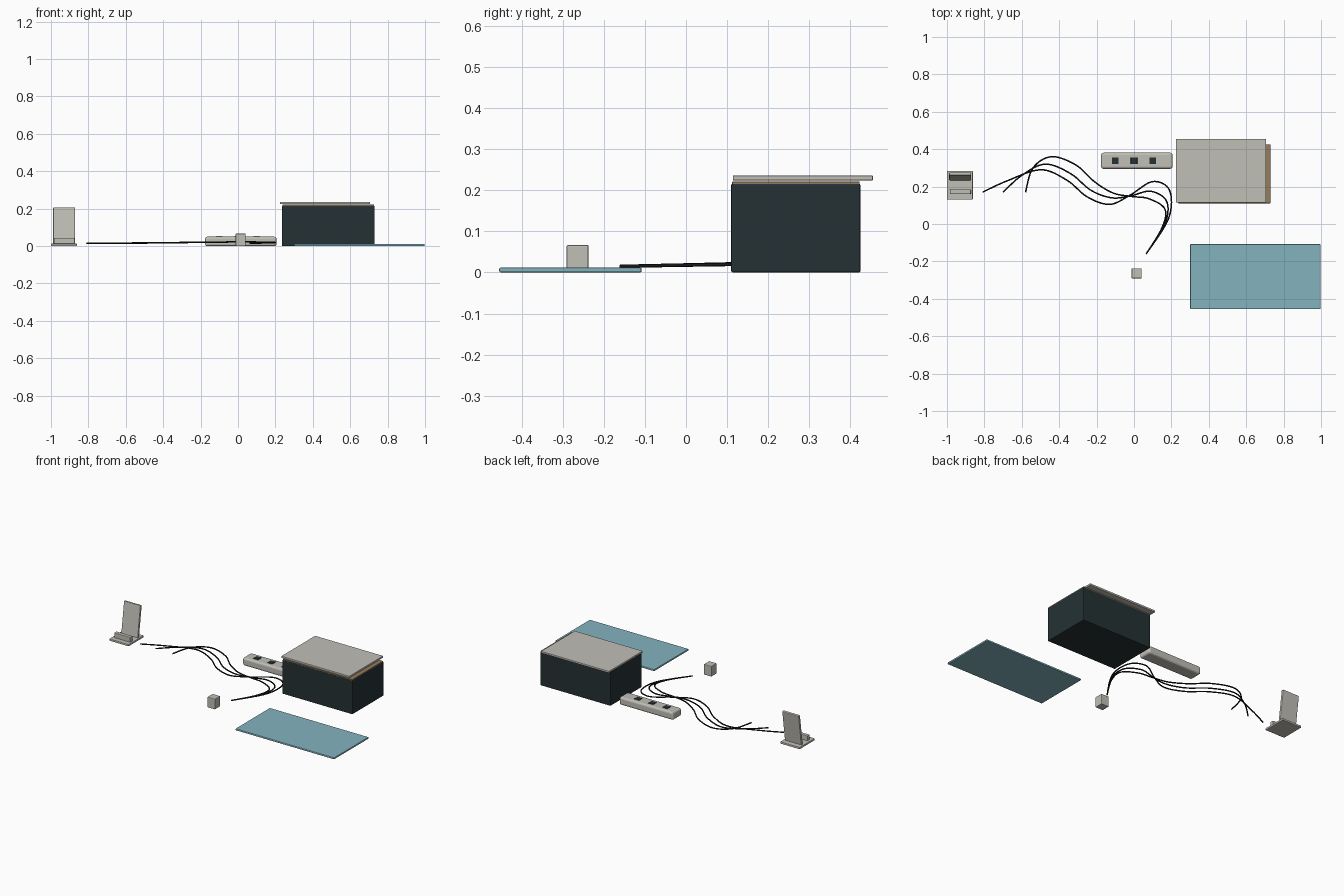
import bpy, bmesh, math
from mathutils import Matrix, Vector

if "Cube" in bpy.data.objects:
    bpy.data.objects.remove(bpy.data.objects["Cube"])


def material(name, rgb):
    m = bpy.data.materials.new(name)
    m.diffuse_color = (*rgb, 1)
    m.use_nodes = True
    m.node_tree.nodes["Principled BSDF"].inputs["Base Color"].default_value = m.diffuse_color
    return m


GREY = material("warm grey", (0.53, 0.52, 0.47))
DARK = material("dark slate", (0.018, 0.031, 0.034))
TEAL = material("soft teal", (0.23, 0.45, 0.52))
BROWN = material("wood brown", (0.30, 0.20, 0.11))
BLACK = material("cable black", (0.008, 0.009, 0.01))


def box(name, x, y, z, mat, bevel=0.003, segments=2, lean=0):
    """Bevelled box from (min, max) ranges; lean tilts it back about its lower edge."""
    size = [b - a for a, b in (x, y, z)]
    bm = bmesh.new()
    bmesh.ops.create_cube(bm, size=1)
    bmesh.ops.scale(bm, vec=size, verts=bm.verts)
    if bevel:
        bmesh.ops.bevel(bm, geom=bm.edges[:], offset=bevel, segments=segments,
                        profile=0.5, affect='EDGES')
    bmesh.ops.translate(bm, vec=(0, size[1] / 2, size[2] / 2), verts=bm.verts)
    bmesh.ops.rotate(bm, matrix=Matrix.Rotation(-lean, 3, 'X'), verts=bm.verts)
    me = bpy.data.meshes.new(name)
    bm.to_mesh(me)
    bm.free()
    me.materials.append(mat)
    ob = bpy.data.objects.new(name, me)
    ob.location = ((x[0] + x[1]) / 2, y[0], z[0])
    bpy.context.collection.objects.link(ob)
    return ob


# Cable box with wooden rim and offset lid
box("cable_box", (0.235, 0.73), (0.11, 0.425), (0, 0.216), DARK, 0.004)
box("box_rim", (0.237, 0.728), (0.112, 0.423), (0.214, 0.221), BROWN, 0.001, 1)
box("box_lid", (0.225, 0.705), (0.114, 0.455), (0.224, 0.236), GREY, 0.002)

# Desk mat
box("desk_mat", (0.30, 0.997), (-0.455, -0.108), (0, 0.012), TEAL, 0.004)

# Power strip with three sockets
box("power_strip", (-0.176, 0.206), (0.295, 0.381), (0, 0.05), GREY, 0.012, 3)
for i in range(3):
    cx = -0.10 + 0.10 * i
    box(f"socket_{i + 1}", (cx - 0.018, cx + 0.018), (0.32, 0.356),
        (0.048, 0.053), DARK, 0.001, 1)

# Small plug adapter
box("plug_adapter", (-0.013, 0.041), (-0.291, -0.237), (0, 0.067), GREY, 0.004)

# Phone stand: base, leaning back plate, front lip
box("stand_base", (-1.0, -0.862), (0.13, 0.283), (0, 0.013), GREY, 0.003)
box("stand_back", (-0.988, -0.871), (0.233, 0.249), (0.008, 0.21), GREY, 0.004,
    lean=math.radians(8))
box("stand_lip", (-0.985, -0.872), (0.160, 0.184), (0.010, 0.044), GREY, 0.003)

# Loose cables, swept along smooth paths on the floor
PATHS = {
    "cable_long": [(-0.81, 0.17), (-0.68, 0.23), (-0.50, 0.29), (-0.36, 0.235),
                   (-0.25, 0.145), (-0.13, 0.105), (-0.02, 0.155), (0.10, 0.227),
                   (0.19, 0.18), (0.185, 0.03), (0.065, -0.16)],
    "cable_middle": [(-0.70, 0.17), (-0.60, 0.26), (-0.475, 0.32), (-0.34, 0.27),
                     (-0.23, 0.18), (-0.12, 0.14), (-0.02, 0.15), (0.09, 0.175),
                     (0.175, 0.12), (0.165, 0.0), (0.065, -0.16)],
    "cable_short": [(-0.58, 0.17), (-0.54, 0.30), (-0.44, 0.36), (-0.31, 0.315),
                    (-0.21, 0.225), (-0.11, 0.165), (-0.01, 0.147), (0.08, 0.135),
                    (0.165, 0.08), (0.15, -0.02), (0.065, -0.16)],
}
for n, (name, pts) in enumerate(PATHS.items()):
    cu = bpy.data.curves.new(name, 'CURVE')
    cu.dimensions = '3D'
    cu.bevel_depth = 0.004
    cu.bevel_resolution = 2
    cu.resolution_u = 8
    cu.use_fill_caps = True
    cu.materials.append(BLACK)
    sp = cu.splines.new('BEZIER')
    sp.bezier_points.add(len(pts) - 1)
    last = len(pts) - 1
    P = [Vector((x, y, 0.015 + 0.007 * math.sin(math.pi * (i / last) ** 1.5)))
         for i, (x, y) in enumerate(pts)]
    for i, bp in enumerate(sp.bezier_points):
        # Smooth tangent from the neighbouring points
        t = (P[min(i + 1, last)] - P[max(i - 1, 0)]) / 6
        bp.handle_left_type = bp.handle_right_type = 'FREE'
        bp.co, bp.handle_left, bp.handle_right = P[i], P[i] - t, P[i] + t
    bpy.context.collection.objects.link(bpy.data.objects.new(name, cu))
